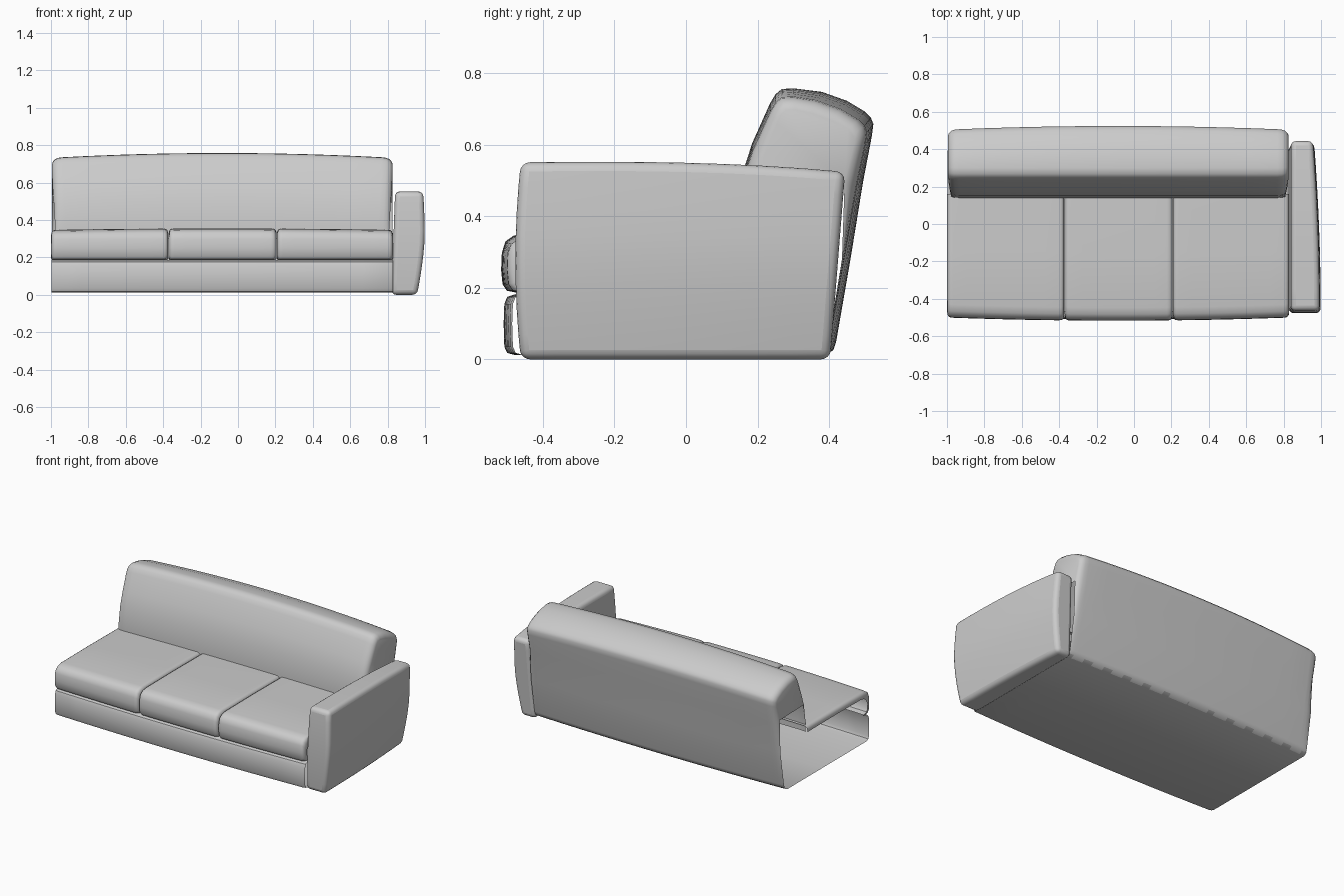
import bpy, bmesh

if "Cube" in bpy.data.objects:
    bpy.data.objects.remove(bpy.data.objects["Cube"])

L, R = -1.0, 0.83          # open left end and arm end of the seat
MID = (L + R) / 2


def finish(name, bm, angle=0.7):
    bmesh.ops.recalc_face_normals(bm, faces=bm.faces[:])
    me = bpy.data.meshes.new(name)
    bm.to_mesh(me)
    bm.free()
    for p in me.polygons:
        p.use_smooth = True
    me.set_sharp_from_angle(angle=angle)
    ob = bpy.data.objects.new(name, me)
    bpy.context.collection.objects.link(ob)
    return ob


def bow(x):
    """1 in the middle of the sofa, 0 at its ends."""
    return 1 - ((x - MID) / ((R - L) / 2)) ** 2


def stations(x0, x1, ends, n=8):
    """x positions with matching insets, rounded at both ends."""
    a, b = x0 + ends[-1][0], x1 - ends[-1][0]
    mids = [(a + (b - a) * i / n, 0) for i in range(1, n)]
    return ([(x0 + d, k) for d, k in ends] + mids
            + [(x1 - d, k) for d, k in reversed(ends)])


def loft(name, profile, sts, place, cap=None):
    """Skin an open profile along x; cap is a profile slice closed at the ends."""
    bm = bmesh.new()
    rows = [[bm.verts.new(place(x, k, y, z)) for y, z in profile] for x, k in sts]
    for r, s in zip(rows, rows[1:]):
        for i in range(len(profile) - 1):
            bm.faces.new((r[i], r[i + 1], s[i + 1], s[i]))
    if cap:
        for r in (rows[0], rows[-1]):
            bm.faces.new(r[cap[0]:cap[1]])
    return finish(name, bm)


# Backrest: leaning shell, closed at the ends only above arm height
back_profile = [(.14, .30), (.14, .36), (.15, .48), (.185, .58), (.235, .69),
                (.25, .715), (.268, .73), (.30, .732), (.36, .722), (.43, .697),
                (.48, .667), (.497, .65), (.504, .632), (.50, .60), (.475, .48),
                (.44, .28), (.40, .05), (.392, .026), (.37, .012)]


def place_back(x, k, y, z):
    b = bow(x)
    if z < .4:
        k *= .3
    dy, dz = .33 - y, .55 - z
    d = max((dy * dy + dz * dz) ** .5, .01)
    t = max(0, min(1, (z - .3) / .3))
    yy = y + k * dy / d + (.02 * b if y > .3 else 0)
    zz = z + (k * dz / d if z > .4 else 0) + .026 * b * t
    narrow = .02 * max(0, (.65 - z) / .3) if y < .27 else 0
    return (MID + (x - MID) * (1 - narrow), yy, zz)


round_end = [(0, .035), (.006, .02), (.018, .008), (.035, .002), (.06, 0)]
loft("backrest", back_profile, stations(L + .005, R - .003, round_end, 12),
     place_back, cap=(2, 15))

# Base: floor and front panel
base_profile = [(.392, .026), (.37, .012), (0, .012), (-.46, .012), (-.482, .018),
                (-.49, .035), (-.492, .10), (-.49, .155), (-.482, .175), (-.45, .185)]
loft("base", base_profile,
     stations(L + .003, R, [(0, .006), (.012, 0)], 12),
     lambda x, k, y, z: (x, y + (k - .018 * bow(x) if y < -.1
                                 else .02 * bow(x) if y > .3 else 0), z))

# Three seat cushions: top and rolled front, hollow underneath
cushion_profile = [(.16, .345), (-.15, .347), (-.43, .345), (-.465, .338),
                   (-.488, .322), (-.498, .298), (-.50, .25), (-.496, .21),
                   (-.484, .192), (-.45, .185)]


def place_cushion(x, k, y, z):
    front = y < -.4
    zz = z - k if z > .26 else z + k * .3
    return (x, y + (k - .017 * bow(x) if front else 0), zz + .008 * bow(x) * (z > .3))


cushion_end = [(0, .035), (.001, .018), (.006, .007), (.016, .001), (.03, 0)]
seams = [L, -.372, .207, R]
for i in range(3):
    loft(f"seat_cushion_{i + 1}", cushion_profile,
         stations(seams[i] + .001, seams[i + 1] - .001, cushion_end), place_cushion)

# Arm: gently bulged slab on the right side
bm = bmesh.new()
bmesh.ops.create_cube(bm, size=2)
for axis in (1, 2):
    edges = [e for e in bm.edges
             if abs(e.verts[0].co[axis] - e.verts[1].co[axis]) > 1.5]
    bmesh.ops.subdivide_edges(bm, edges=edges, cuts=7, use_grid_fill=True)
for v in bm.verts:
    u, s, t = v.co.x, (v.co.y + 1) / 2, (v.co.z + 1) / 2
    top = .549 + .004 * (1 - (2 * s - .7) ** 2) - .022 * s ** 3
    z = top * t
    y0 = -.462 - .015 * (1 - (2 * t - 1) ** 2)
    y1 = .403 + .042 * t
    outer = 1.0 - .035 * s ** 2 - .042 * max(0, 1 - t / .6) ** 1.5 - .010 * t ** 4
    inner = .82 + .02 * t
    v.co = (outer if u > 0 else inner, y0 + (y1 - y0) * s, z)
arm = finish("arm", bm, 1.2)
bev = arm.modifiers.new("rounded_edges", 'BEVEL')
bev.width = .026
bev.segments = 4
bev.limit_method = 'ANGLE'
bev.angle_limit = .9
